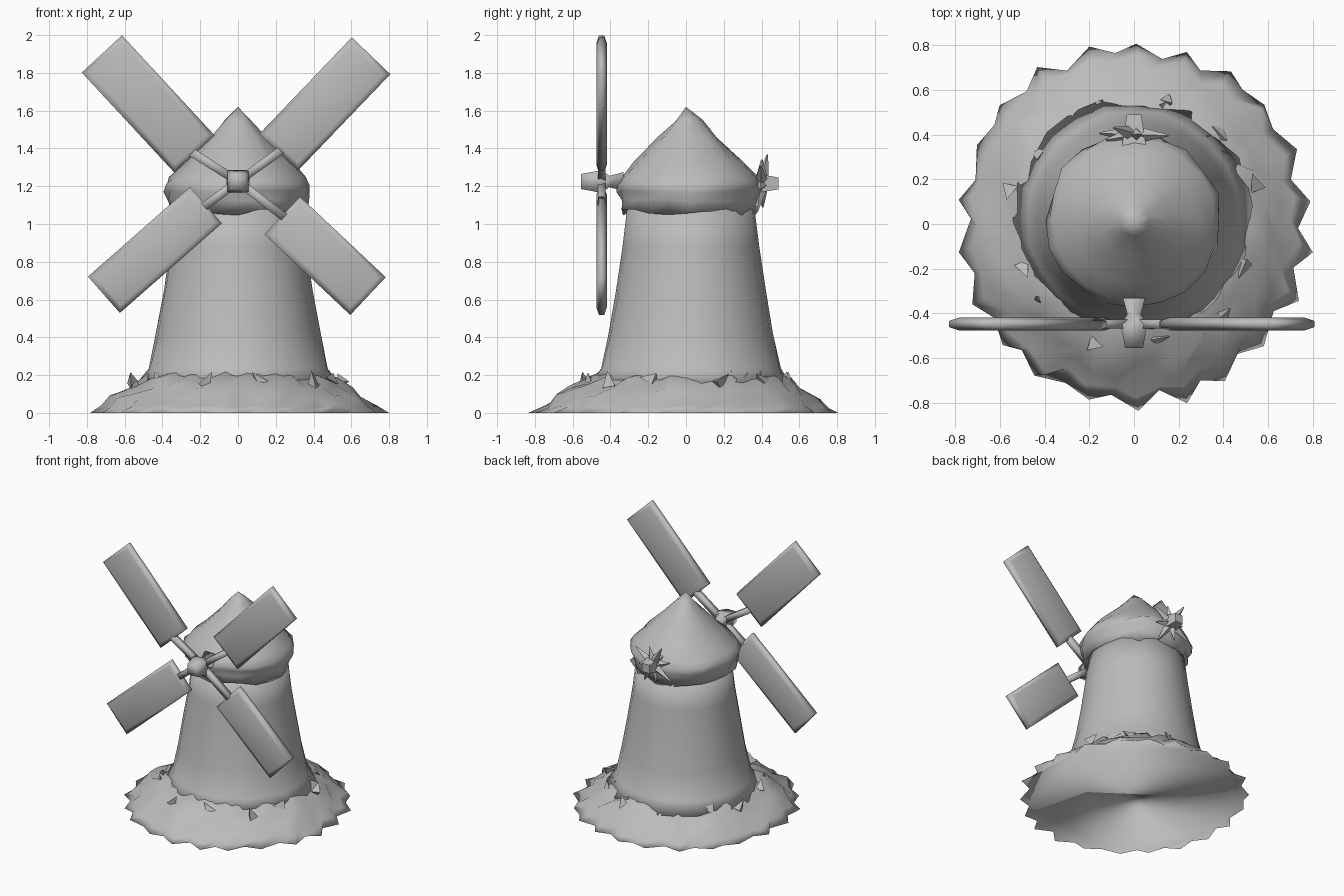
import bpy, bmesh, math, random
from mathutils import Matrix, Vector

if "Cube" in bpy.data.objects:
    bpy.data.objects.remove(bpy.data.objects["Cube"])
random.seed(7)

grey = bpy.data.materials.new("plain grey")
grey.use_nodes = True
colour = (0.5, 0.5, 0.5, 1)
grey.diffuse_color = colour
grey.node_tree.nodes["Principled BSDF"].inputs["Base Color"].default_value = colour


def finish(name, bm, smooth=True):
    bmesh.ops.recalc_face_normals(bm, faces=bm.faces)
    for f in bm.faces:
        f.smooth = smooth
    mesh = bpy.data.meshes.new(name)
    bm.to_mesh(mesh)
    bm.free()
    mesh.materials.append(grey)
    ob = bpy.data.objects.new(name, mesh)
    bpy.context.collection.objects.link(ob)


def loft(bm, rings, close_top=True):
    """Skin a stack of closed point rings and cap the ends."""
    rows = [[bm.verts.new(p) for p in ring] for ring in rings]
    n = len(rows[0])
    for a, b in zip(rows, rows[1:]):
        for i in range(n):
            j = (i + 1) % n
            bm.faces.new((a[i], a[j], b[j], b[i]))
    bm.faces.new(rows[0][::-1])
    if close_top:
        bm.faces.new(rows[-1])
    return rows


def turned(name, profile, sides, y=0.0, tip=None):
    """Turned body from (radius, height, radius noise, height noise) rows."""
    rings = []
    for r, z, dr, dz in profile:
        ring = []
        for i in range(sides):
            a = math.tau * i / sides
            rr = r + random.uniform(-dr, dr)
            ring.append((rr * math.cos(a), y + rr * math.sin(a), z + random.uniform(-dz, dz)))
        rings.append(ring)
    bm = bmesh.new()
    rows = loft(bm, rings, tip is None)
    if tip:
        peak = bm.verts.new(tip)
        for i in range(sides):
            bm.faces.new((rows[-1][i], rows[-1][(i + 1) % sides], peak))
    finish(name, bm)


# Craggy mound with a flat base and a ragged, toothed rim
teeth = 22
rings = []
for r, z, tooth, dr, dz in ((0.77, 0, 0.025, 0.018, 0), (0.72, 0.035, 0.02, 0.02, 0.01),
                            (0.665, 0.085, 0.01, 0.025, 0.015), (0.605, 0.125, 0, 0.025, 0.02),
                            (0.54, 0.17, 0, 0.02, 0.02), (0.43, 0.215, 0, 0, 0.01)):
    ring = []
    for i in range(teeth * 2):
        a = math.tau * (i + random.uniform(-0.25, 0.25)) / (teeth * 2) + math.pi / 2
        rr = r + (tooth if i % 2 == 0 else -tooth) + random.uniform(-dr, dr)
        ring.append((rr * math.cos(a), 1.03 * rr * math.sin(a), z + random.uniform(-dz, dz)))
    rings.append(ring)
bm = bmesh.new()
loft(bm, rings)
finish("mound", bm)

# Loose shards of rock around the foot of the tower, densest at the back
bm = bmesh.new()
for i in range(18):
    a = math.tau * i / 18 + random.uniform(-0.15, 0.15) if i % 3 else random.uniform(0.4, 1.6)
    r = random.uniform(0.49, 0.58)
    place = Matrix.Translation((r * math.cos(a), r * math.sin(a), 0.18)) @ \
        Matrix.Rotation(a, 4, "Z") @ Matrix.Rotation(random.uniform(-1.4, 1.4), 4, "X")
    bmesh.ops.create_cone(bm, segments=3, radius1=0.04, radius2=0, depth=0.09,
                          cap_ends=True, matrix=place)
finish("rock_shards", bm, False)

# Flared tower
turned("tower", [(0.54, 0.15, 0.01, 0), (0.48, 0.235, 0.008, 0), (0.435, 0.42, 0.004, 0),
                 (0.395, 0.65, 0.004, 0), (0.36, 0.88, 0.003, 0), (0.335, 1.1, 0, 0)],
       24, 0.025)

# Pointed cap with a ragged eave
turned("cap", [(0.33, 1.07, 0, 0.01), (0.362, 1.065, 0.018, 0.02), (0.368, 1.125, 0.015, 0.01),
               (0.385, 1.17, 0.012, 0.012), (0.388, 1.205, 0.012, 0.012), (0.36, 1.245, 0.01, 0.01),
               (0.285, 1.325, 0.012, 0.01), (0.155, 1.455, 0.01, 0.01), (0.068, 1.55, 0.005, 0.005)],
       20, 0.015, (0, 0, 1.62))

# Hub and windshaft
HUB = Vector((0, -0.447, 1.225))
bm = bmesh.new()
loft(bm, [[(sx * w, y, HUB.z + sz * w) for sx, sz in ((-1, -1), (1, -1), (1, 1), (-1, 1))]
          for y, w in ((-0.555, 0.04), (-0.50, 0.05), (-0.45, 0.06), (-0.405, 0.03), (-0.33, 0.05))])
finish("hub", bm)


def sail(name, degrees, start, end, half, shift):
    """One padded sail on its arm, built along +x and turned about the hub."""
    turn = Matrix.Translation(HUB) @ Matrix.Rotation(-math.radians(degrees), 4, "Y")
    rings = []
    for y, inset in ((-0.028, 0.03), (-0.014, 0), (0.014, 0), (0.028, 0.03)):
        x0, x1, w = start + inset, end - inset, half - inset
        rings.append([(x0, y, shift - w), (x1, y, shift - w), (x1, y, shift + w), (x0, y, shift + w)])
    bm = bmesh.new()
    loft(bm, rings)
    bm.transform(turn)
    finish(name, bm)
    # Arm runs straight from the hub to the middle of the sail's inner edge
    reach = math.hypot(start, shift) + 0.03
    lean = Matrix.Rotation(-math.atan2(shift, start), 4, "Y")
    bm = bmesh.new()
    bmesh.ops.create_cube(bm, size=1, matrix=turn @ lean @ Matrix.Translation((reach / 2, 0, 0))
                          @ Matrix.Diagonal((reach, 0.04, 0.045, 1)))
    finish(name + "_arm", bm)


for spec in (("upper_left_sail", 46.2, 0.261, 0.968, 0.141, -0.048),
             ("upper_right_sail", 132.8, 0.263, 0.985, 0.145, 0.07),
             ("lower_right_sail", 221.3, 0.21, 0.929, 0.128, -0.018),
             ("lower_left_sail", 316.8, 0.294, 0.917, 0.137, 0.029)):
    sail(*spec)

# Small tail wheel at the back: tapered boss with spiky vanes
TAIL = Vector((0, 0.40, 1.215))
bm = bmesh.new()
bmesh.ops.create_cone(bm, segments=4, radius1=0.085, radius2=0.045, depth=0.18, cap_ends=True,
                      matrix=Matrix.Translation(TAIL) @ Matrix.Rotation(-math.pi / 2, 4, "X")
                      @ Matrix.Rotation(math.pi / 4, 4, "Z"))
for i in range(8):
    length = 0.18 if i % 2 else 0.13
    place = Matrix.Translation(TAIL) @ Matrix.Rotation(math.tau * (i + 0.3) / 8, 4, "Y") \
        @ Matrix.Rotation(random.uniform(-0.2, 0.2), 4, "X") @ Matrix.Translation((0, 0, length / 2))
    bmesh.ops.create_cone(bm, segments=4, radius1=0.04, radius2=0.004, depth=length,
                          cap_ends=True, matrix=place)
finish("tail_wheel", bm, False)
